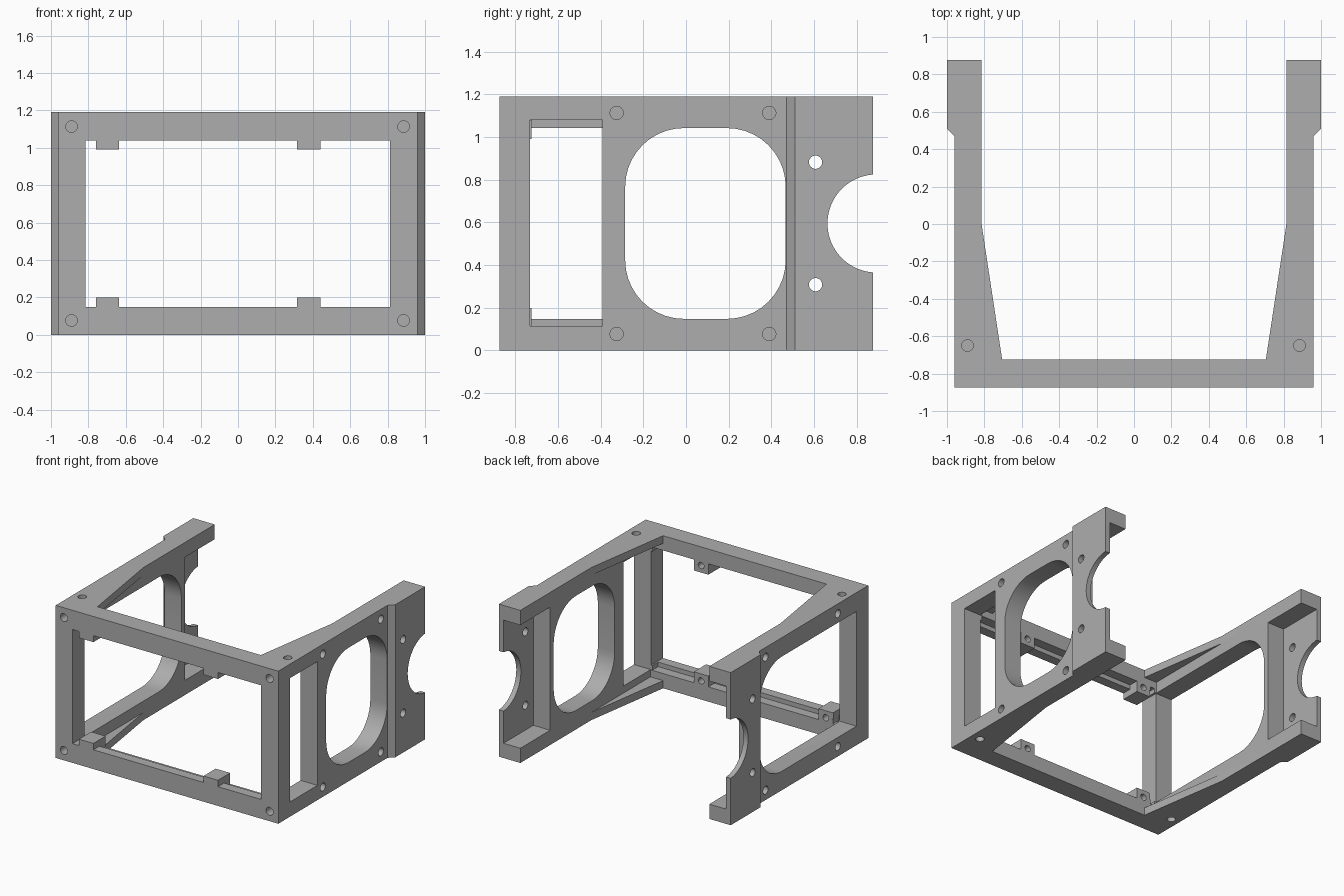
import bpy, bmesh, math
from mathutils import Vector

if "Cube" in bpy.data.objects:
    bpy.data.objects.remove(bpy.data.objects["Cube"])

H = 1.19
grey = bpy.data.materials.new("mid_grey")
grey.diffuse_color = (0.42, 0.42, 0.42, 1)
grey.use_nodes = True
grey.node_tree.nodes["Principled BSDF"].inputs["Base Color"].default_value = grey.diffuse_color


def prism(name, pts, axis, a, b):
    """Extrude a 2D outline along an axis: x uses (y, z), y uses (x, z), z uses (x, y)."""
    place = {"x": lambda p, d: (d, p[0], p[1]),
             "y": lambda p, d: (p[0], d, p[1]),
             "z": lambda p, d: (p[0], p[1], d)}[axis]
    bm = bmesh.new()
    face = bm.faces.new([bm.verts.new(place(p, a)) for p in pts])
    out = bmesh.ops.extrude_face_region(bm, geom=[face])
    verts = [v for v in out["geom"] if isinstance(v, bmesh.types.BMVert)]
    bmesh.ops.translate(bm, verts=verts, vec=Vector(place((0, 0), b - a)))
    bmesh.ops.recalc_face_normals(bm, faces=bm.faces)
    me = bpy.data.meshes.new(name)
    bm.to_mesh(me)
    bm.free()
    ob = bpy.data.objects.new(name, me)
    bpy.context.collection.objects.link(ob)
    return ob


def rect(u0, u1, v0, v1):
    return [(u0, v0), (u1, v0), (u1, v1), (u0, v1)]


def circle(u, v, r, n=32):
    return [(u + r * math.cos(2 * math.pi * i / n),
             v + r * math.sin(2 * math.pi * i / n)) for i in range(n)]


def rounded(u0, u1, v0, v1, r, n=10):
    """Rounded rectangle."""
    pts = []
    for k, (u, v) in enumerate([(u1 - r, v1 - r), (u0 + r, v1 - r),
                                (u0 + r, v0 + r), (u1 - r, v0 + r)]):
        for i in range(n + 1):
            t = math.pi / 2 * (k + i / n)
            pts.append((u + r * math.cos(t), v + r * math.sin(t)))
    return pts


def cut(pts, axis, a, b):
    tool = prism("cutter", pts, axis, a, b)
    tool.hide_render = True
    mod = frame.modifiers.new("cut", "BOOLEAN")
    mod.operation = "DIFFERENCE"
    mod.solver = "EXACT"
    mod.object = tool
    bpy.ops.object.modifier_apply(modifier=mod.name)
    bpy.data.objects.remove(tool)


# U-shaped body with tapered inner front corners
half = [(0.705, -0.725), (0.815, 0), (0.815, 0.877), (1, 0.877),
        (1, 0.51), (0.96, 0.47), (0.96, -0.875)]
frame = prism("frame", half + [(-x, y) for x, y in reversed(half)], "z", 0, H)
bpy.context.view_layer.objects.active = frame
frame.select_set(True)

# leave the tapers only as thin gussets at top and bottom
for s in (1, -1):
    cut([(s * 0.6, -0.725), (s * 0.815, -0.725), (s * 0.815, 0.02), (s * 0.6, 0.02)],
        "z", 0.06, H - 0.06)

# front opening with four tabs
tabs = [(-0.76, -0.635), (0.315, 0.44)]
low = [(-0.815, 0.15)]
for a, b in tabs:
    low += [(a, 0.15), (a, 0.2), (b, 0.2), (b, 0.15)]
low.append((0.812, 0.15))
cut(low + [(x, H - z) for x, z in reversed(low)], "y", -1, -0.6)

# rebate behind the front rails, interrupted by the tabs
for a, b in [(-0.8, -0.76), (-0.635, 0.315), (0.44, 0.8)]:
    for z0, z1 in [(0.115, 0.3), (H - 0.3, H - 0.115)]:
        cut(rect(a, b, z0, z1), "y", -0.8, -0.7)

# right wall: slot and rounded window
cut(rect(-0.73, -0.392, 0.115, 1.08), "x", 0.8, 1.1)
cut(rounded(-0.285, 0.467, 0.148, 1.042, 0.275), "x", 0.75, 1.1)

# left wall: one large window, rounded at the back only
arc = [p for p in rounded(-0.285, 0.467, 0.148, 1.042, 0.275) if p[0] > 0.15]
arc.sort(key=lambda p: math.atan2(p[1] - 0.595, p[0]))
cut([(-0.73, 0.148)] + arc + [(-0.73, 1.042)], "x", -1.1, -0.75)

# rear plates: inner pocket, half-round cutout, two through holes
for s in (1, -1):
    cut(rect(0.51, 1.0, 0.115, H - 0.115), "x", s * 0.7, s * 0.96)
    cut(circle(0.893, 0.595, 0.23, 64), "x", s * 0.9, s * 1.1)
    for z in (0.308, 0.882):
        cut(circle(0.607, z, 0.031), "x", s * 0.9, s * 1.1)

# blind screw holes
for z in (0.077, H - 0.077):
    for x in (-0.89, 0.885):
        cut(circle(x, z, 0.031), "y", -1, -0.775)
    for y in (-0.325, 0.39):
        cut(circle(y, z, 0.031), "x", 0.86, 1.1)
    for y in (-0.5, 0.39):
        cut(circle(y, z, 0.031), "x", -1.1, -0.86)
for x in (-0.89, 0.885):
    cut(circle(x, -0.65, 0.031), "z", H - 0.1, H + 0.1)
    cut(circle(x, -0.65, 0.031), "z", -0.1, 0.1)
for a, b in tabs:
    for z in (0.145, H - 0.145):
        cut(circle((a + b) / 2, z, 0.025, 24), "y", -0.8, -0.7)

frame.data.materials.clear()
frame.data.materials.append(grey)
for p in frame.data.polygons:
    p.material_index = 0
bpy.ops.object.shade_smooth_by_angle(angle=math.radians(30))
